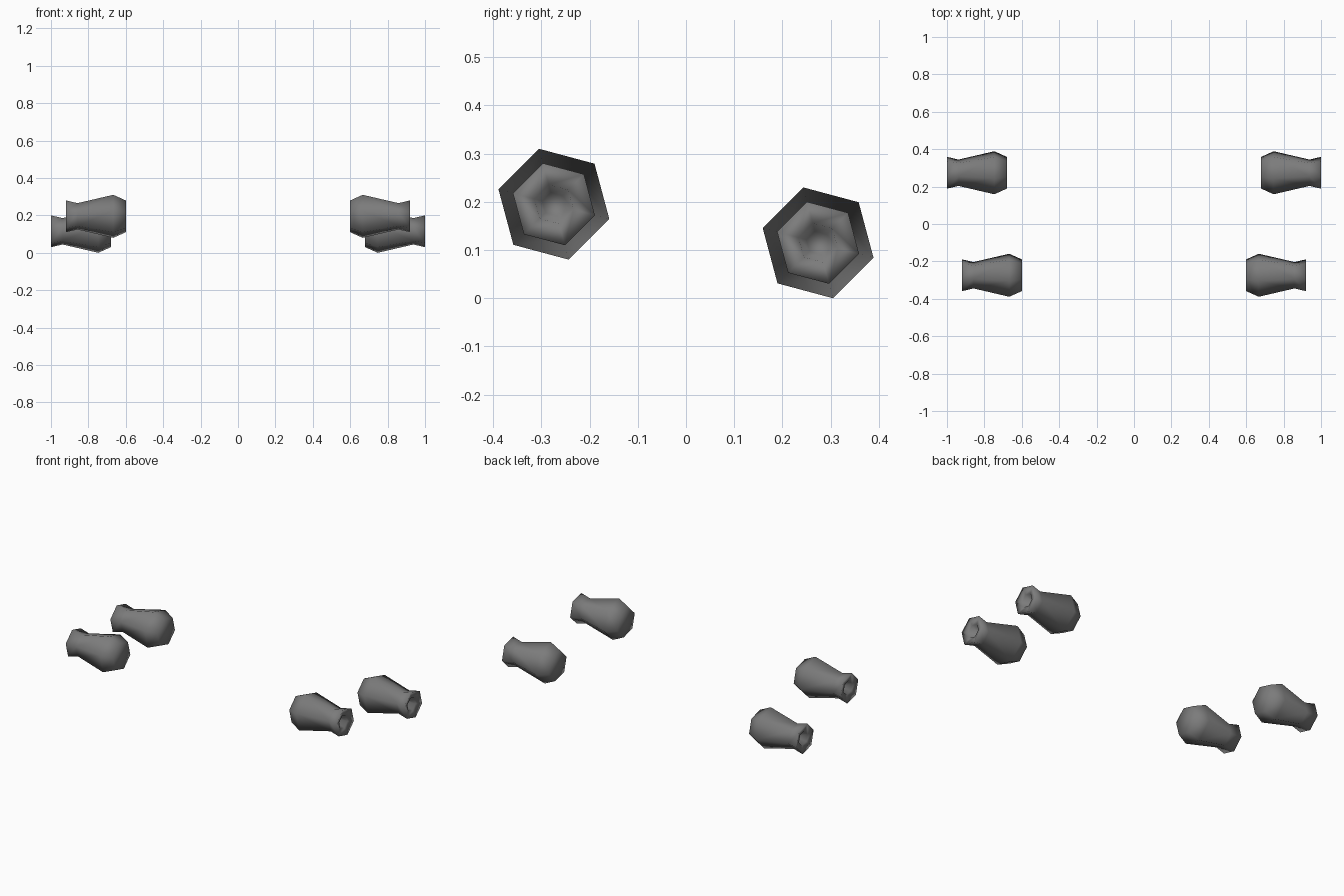
import bpy, bmesh, math

if "Cube" in bpy.data.objects:
    bpy.data.objects.remove(bpy.data.objects["Cube"])

SIDES = 6
# lathe profile: (distance along x from the inner end, radius)
PROFILE = [(0.0, 0.088), (0.067, 0.119), (0.258, 0.073), (0.32, 0.088),
           (0.308, 0.042), (0.25, 0.025)]

# dark grey metal
dark = bpy.data.materials.new("dark_grey")
dark.diffuse_color = (0.2, 0.2, 0.2, 1)
dark.use_nodes = True
dark.node_tree.nodes["Principled BSDF"].inputs["Base Color"].default_value = dark.diffuse_color


def nozzle(name, side, x, y, z):
    bm = bmesh.new()
    rings = []
    for d, r in PROFILE:
        ring = []
        for k in range(SIDES):
            a = math.radians(45 + 60 * k)
            ring.append(bm.verts.new((side * (x + d), y + r * math.cos(a),
                                      z + r * math.sin(a))))
        rings.append(ring)
    for a, b in zip(rings, rings[1:]):
        for k in range(SIDES):
            n = (k + 1) % SIDES
            bm.faces.new((a[k], a[n], b[n], b[k]))
    # flat inner end and floor of the bore
    bm.faces.new(rings[0])
    bm.faces.new(rings[-1])
    bmesh.ops.recalc_face_normals(bm, faces=bm.faces)
    for f in bm.faces:
        f.smooth = True
    mesh = bpy.data.meshes.new(name)
    bm.to_mesh(mesh)
    bm.free()
    mesh.materials.append(dark)
    bpy.context.collection.objects.link(bpy.data.objects.new(name, mesh))


# two nozzles per side, the rear pair lower and further out
for label, side in (("right", 1), ("left", -1)):
    nozzle("front_nozzle_" + label, side, 0.60, -0.274, 0.195)
    nozzle("rear_nozzle_" + label, side, 0.68, 0.274, 0.115)
